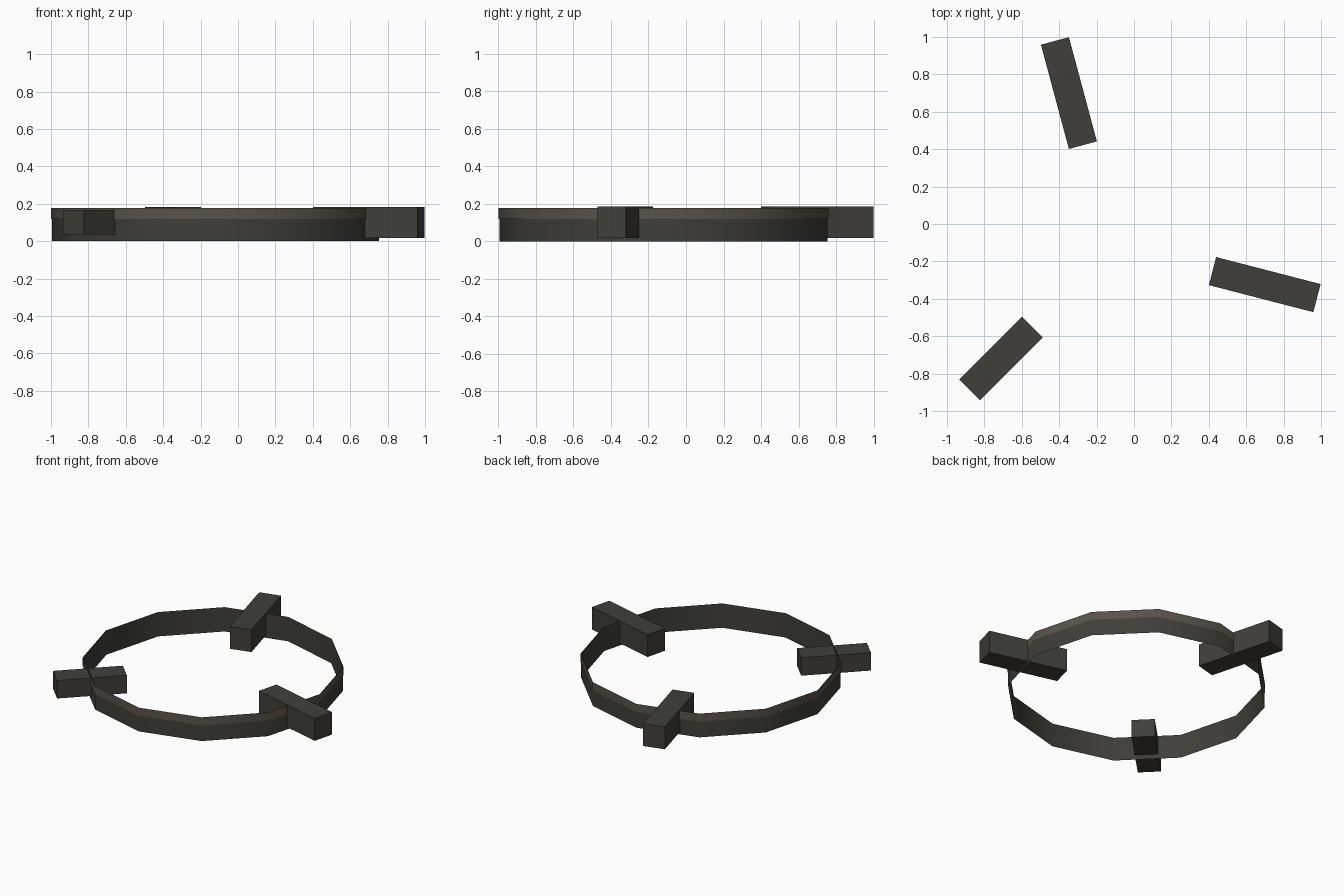
import bpy, bmesh
from math import radians, cos, sin, pi

if "Cube" in bpy.data.objects:
    bpy.data.objects.remove(bpy.data.objects["Cube"])

CENTRE = (-0.12, -0.12)
SIDES = 12


def material(name, rgb):
    m = bpy.data.materials.new(name)
    m.diffuse_color = (*rgb, 1)
    m.use_nodes = True
    m.node_tree.nodes["Principled BSDF"].inputs["Base Color"].default_value = m.diffuse_color
    return m


dark = material("dark_grey", (0.05, 0.049, 0.042))
warm = material("warm_grey", (0.10, 0.085, 0.068))


def finish(bm, name, mat, smooth=False):
    mesh = bpy.data.meshes.new(name)
    bm.normal_update()
    for f in bm.faces:
        f.smooth = smooth
    bm.to_mesh(mesh)
    bm.free()
    mesh.materials.append(mat)
    obj = bpy.data.objects.new(name, mesh)
    bpy.context.collection.objects.link(obj)
    return obj


def hoop(name, radius, z0, z1, mat):
    """Open, paper-thin twelve-sided wall."""
    bm = bmesh.new()
    rows = [[bm.verts.new((CENTRE[0] + radius * cos(2 * pi * i / SIDES),
                           CENTRE[1] + radius * sin(2 * pi * i / SIDES), z))
             for i in range(SIDES)] for z in (z0, z1)]
    for i in range(SIDES):
        j = (i + 1) % SIDES
        bm.faces.new((rows[0][i], rows[0][j], rows[1][j], rows[1][i]))
    return finish(bm, name, mat, smooth=True)


def block(name, x, y, angle, length, width, z0, z1):
    bm = bmesh.new()
    bmesh.ops.create_cube(bm, size=1)
    bmesh.ops.scale(bm, vec=(length, width, z1 - z0), verts=bm.verts)
    obj = finish(bm, name, dark)
    obj.location = (x, y, (z0 + z1) / 2)
    obj.rotation_euler.z = radians(angle)
    return obj


# Ring wall and the outer band around its upper edge
hoop("ring_wall", 0.875, 0.0, 0.176, dark)
hoop("ring_upper_band", 0.88, 0.118, 0.178, warm)

# Three radial blocks crossing the ring; the front left one is smaller
block("back_block", -0.348, 0.70, 105, 0.577, 0.155, 0.018, 0.184)
block("right_block", 0.699, -0.324, -14.5, 0.577, 0.155, 0.018, 0.184)
block("front_left_block", -0.711, -0.719, 225, 0.476, 0.156, 0.035, 0.168)
